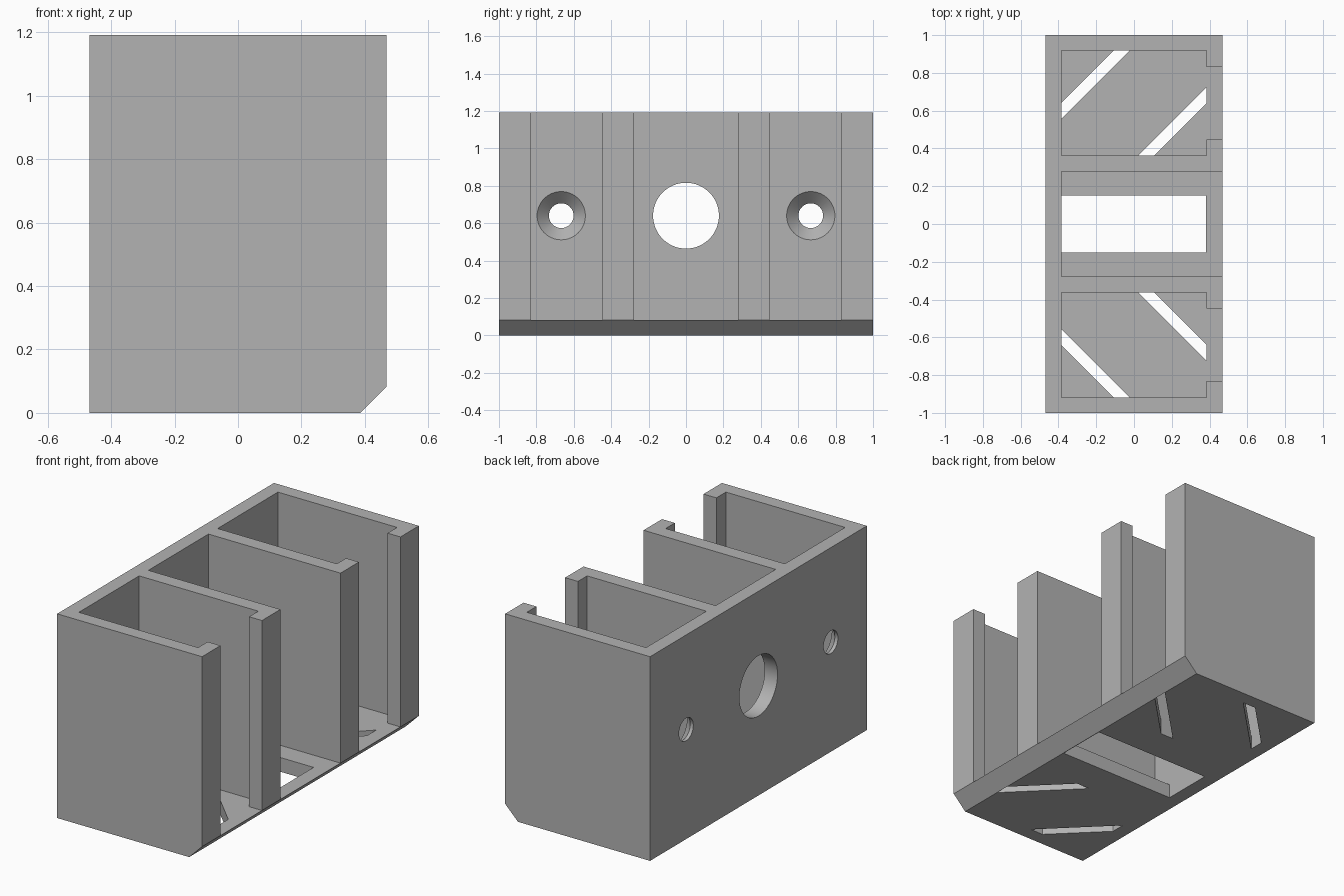
import bpy, bmesh, math
from mathutils import Matrix

if "Cube" in bpy.data.objects:
    bpy.data.objects.remove(bpy.data.objects["Cube"])

X, Y, H = 0.468, 1.0, 1.192      # half depth, half length, height
T = 0.083                        # wall thickness and chamfer size
XI, XL = -X + T, X - T           # inner back wall, inner face of front lips

grey = bpy.data.materials.new("grey plastic")
grey.diffuse_color = (0.45, 0.45, 0.45, 1)
grey.use_nodes = True
grey.node_tree.nodes["Principled BSDF"].inputs["Base Color"].default_value = grey.diffuse_color


def make_object(name, bm):
    bmesh.ops.recalc_face_normals(bm, faces=bm.faces)
    mesh = bpy.data.meshes.new(name)
    bm.to_mesh(mesh)
    bm.free()
    mesh.materials.append(grey)
    obj = bpy.data.objects.new(name, mesh)
    bpy.context.collection.objects.link(obj)
    return obj


def prism(name, points, vector):
    """Extrude a flat outline along a vector."""
    bm = bmesh.new()
    face = bm.faces.new([bm.verts.new(p) for p in points])
    ext = bmesh.ops.extrude_face_region(bm, geom=[face])
    verts = [v for v in ext["geom"] if isinstance(v, bmesh.types.BMVert)]
    bmesh.ops.translate(bm, verts=verts, vec=vector)
    return make_object(name, bm)


def plan_cutter(name, outline, z0, z1):
    return prism(name, [(x, y, z0) for x, y in outline], (0, 0, z1 - z0))


def cone_cutter(name, y, z, x0, x1, r0, r1):
    """Round cutter along x, with radius r0 at x0 and r1 at x1."""
    bm = bmesh.new()
    bmesh.ops.create_cone(bm, cap_ends=True, segments=64, radius1=r0, radius2=r1, depth=x1 - x0,
                          matrix=Matrix.Translation(((x0 + x1) / 2, y, z))
                          @ Matrix.Rotation(math.pi / 2, 4, 'Y'))
    return make_object(name, bm)


# Solid block with the chamfered lower front edge
block = [(-X, -Y, 0), (XL, -Y, 0), (X, -Y, T), (X, -Y, H), (-X, -Y, H)]
holder = prism("holder_body", block, (0, 2 * Y, 0))

# Centre bay, fully open at the front, with a rectangular floor opening
cutters = [
    plan_cutter("centre_bay_cutter", [(XI, -0.277), (1, -0.277), (1, 0.277), (XI, 0.277)], T, 2),
    plan_cutter("floor_opening_cutter",
                [(XI, -0.152), (0.382, -0.152), (0.382, 0.152), (XI, 0.152)], -0.1, 0.2),
    cone_cutter("centre_hole_cutter", 0, 0.64, -0.6, -0.2, 0.176, 0.176),
]

# Side bays with front lips, drain slots and countersunk screw holes
bay = [(XI, 0.362), (XL, 0.362), (XL, 0.447), (1, 0.447),
       (1, 0.83), (XL, 0.83), (XL, 0.918), (XI, 0.918)]
slots = [
    [(XI, 0.555), (-0.022, 0.918), (-0.107, 0.918), (XI, 0.64)],
    [(0.022, 0.362), (0.107, 0.362), (XL, 0.64), (XL, 0.725)],
]
for side in (1, -1):
    cutters.append(plan_cutter("side_bay_cutter", [(x, side * y) for x, y in bay], T, 2))
    for s in slots:
        cutters.append(plan_cutter("slot_cutter", [(x, side * y) for x, y in s], -0.1, 0.2))
    cutters.append(cone_cutter("screw_hole_cutter", side * 0.667, 0.64, -0.6, -0.3, 0.066, 0.066))
    cutters.append(cone_cutter("countersink_cutter", side * 0.667, 0.64,
                               XI - 0.063, XI + 0.02, 0.066, 0.149))

for c in cutters:
    c.hide_render = True
    c.hide_set(True)
    mod = holder.modifiers.new(c.name, 'BOOLEAN')
    mod.operation = 'DIFFERENCE'
    mod.solver = 'EXACT'
    mod.object = c

# Apply the cuts and smooth only the round holes
bpy.context.view_layer.objects.active = holder
holder.select_set(True)
for m in list(holder.modifiers):
    bpy.ops.object.modifier_apply(modifier=m.name)
for c in cutters:
    bpy.data.objects.remove(c, do_unlink=True)
bpy.ops.object.shade_smooth_by_angle(angle=math.radians(30))
